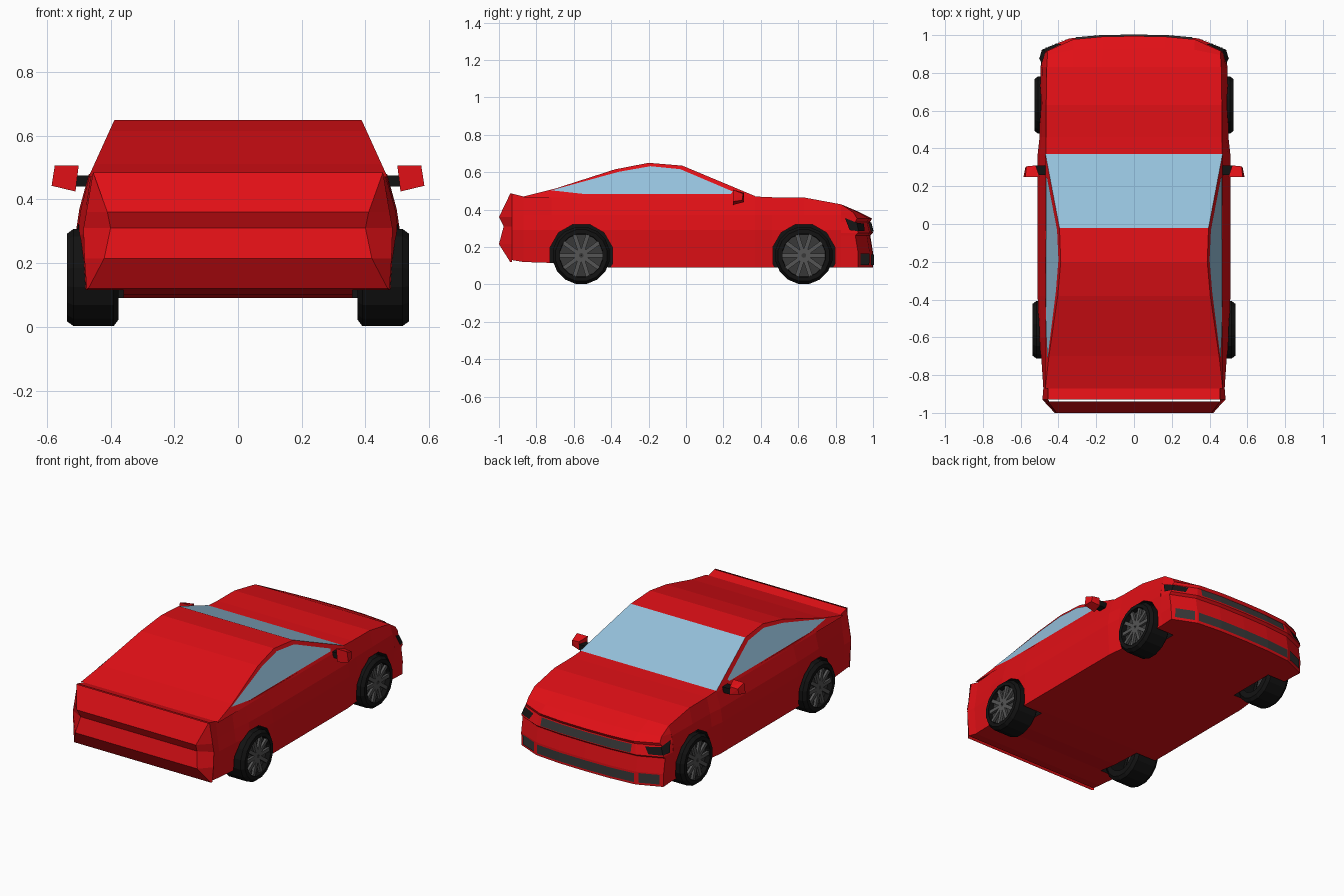
import bpy, bmesh
from math import sin, cos, pi
from mathutils import Matrix, Vector

if "Cube" in bpy.data.objects:
    bpy.data.objects.remove(bpy.data.objects["Cube"])


def material(name, rgb):
    m = bpy.data.materials.new(name)
    m.diffuse_color = (*rgb, 1)
    m.use_nodes = True
    m.node_tree.nodes["Principled BSDF"].inputs["Base Color"].default_value = m.diffuse_color
    return m


RED = material("red paint", (0.75, 0.005, 0.008))
GLASS = material("glass", (0.30, 0.53, 0.71))
BLACK = material("rubber", (0.006, 0.006, 0.006))
DARK = material("dark trim", (0.04, 0.04, 0.04))
LAMP = material("lamp", (0.008, 0.008, 0.008))
RIM = material("rim", (0.09, 0.09, 0.09))


def make(name, verts, faces, mats, recalc=True):
    me = bpy.data.meshes.new(name)
    me.from_pydata(verts, [], faces)
    bm = bmesh.new()
    bm.from_mesh(me)
    bmesh.ops.remove_doubles(bm, verts=bm.verts, dist=1e-4)
    if recalc:
        bmesh.ops.recalc_face_normals(bm, faces=bm.faces)
    bm.to_mesh(me)
    bm.free()
    for m in mats:
        me.materials.append(m)
    ob = bpy.data.objects.new(name, me)
    bpy.context.collection.objects.link(ob)
    return ob


def grid_faces(rows, cols, wrap=False):
    n = cols if wrap else cols - 1
    return [(r * cols + c, r * cols + (c + 1) % cols,
             (r + 1) * cols + (c + 1) % cols, (r + 1) * cols + c)
            for r in range(rows - 1) for c in range(n)]


def grid(name, rows, mats, recalc=True):
    return make(name, [p for r in rows for p in r],
                grid_faces(len(rows), len(rows[0])), mats, recalc)


def interp(pts, v):
    for (a, p), (b, q) in zip(pts, pts[1:]):
        if v <= b:
            return p + (q - p) * (v - a) / (b - a)
    return pts[-1][1]


def mirrored(ob):
    ob.modifiers.new("mirror", 'MIRROR')
    return ob


def hull(name, pts, mat):
    bm = bmesh.new()
    for p in pts:
        bm.verts.new(p)
    bmesh.ops.convex_hull(bm, input=bm.verts)
    me = bpy.data.meshes.new(name)
    bm.to_mesh(me)
    bm.free()
    me.materials.append(mat)
    ob = bpy.data.objects.new(name, me)
    bpy.context.collection.objects.link(ob)
    return mirrored(ob)


def ring(x, r, cy, cz, n):
    return [(x, cy + r * cos(2 * pi * (i + .5) / n), cz + r * sin(2 * pi * (i + .5) / n)) for i in range(n)]


def revolve(name, profile, cy, cz, n, mats, caps=False):
    verts = [p for x, r in profile for p in ring(x, r, cy, cz, n)]
    faces = grid_faces(len(profile), n, True)
    if caps:
        faces += [tuple(range(n)), tuple(range(len(verts) - n, len(verts)))]
    return make(name, verts, faces, mats)


# lower body: y, top half width, top z, widest half width, bottom z
stations = [(-.93, .455, .485, .485, .13), (-.87, .455, .47, .48, .12), (-.72, .462, .477, .49, .115),
            (-.6, .465, .48, .505, .10), (-.38, .468, .48, .51, .09), (.37, .466, .47, .51, .09),
            (.46, .465, .466, .50, .09), (.63, .465, .465, .498, .09), (.83, .462, .428, .495, .09)]
verts = []
for y, wt, zt, w, zb in stations:
    half = [(wt, zt), (w - .012, .37), (w, .29), (w - .012, zb)]
    verts += [(x, y, z) for x, z in half] + [(-x, y, z) for x, z in reversed(half)]
faces = grid_faces(len(stations), 8, True) + [tuple(range(8)), tuple(range(len(verts) - 8, len(verts)))]
body = make("lower_body", verts, faces, [RED, BLACK])

# wheel arches cut out of the body, black inside
WHEELS = ((-.56, .01), (.63, 0))
for cy, dx in WHEELS:
    for s in (1, -1):
        cutter = revolve("arch_cutter", [(s * .36, .172), (s * .65, .172)], cy, .155, 12, [RED, BLACK], True)
        for p in cutter.data.polygons:
            p.material_index = 1
        cutter.hide_render = True
        mod = body.modifiers.new("arch", 'BOOLEAN')
        mod.operation, mod.solver, mod.object = 'DIFFERENCE', 'EXACT', cutter
        bpy.context.view_layer.objects.active = body
        bpy.ops.object.modifier_apply(modifier=mod.name)
        bpy.data.objects.remove(cutter)

# rear end: z, y, inner half width, outer half width
rear = [(.485, -.94, .455, .455), (.36, -1, .41, .476), (.31, -.975, .40, .485),
        (.215, -1, .42, .482), (.12, -.94, .47, .475)]
grid("rear_bumper", [[(-xo, -.93, z), (-xi, y, z), (xi, y, z), (xo, -.93, z)] for z, y, xi, xo in rear], [RED])

# nose: y, z, half width, how far the corners sweep back
NOSE = [(.83, .428, .462, 0), (.93, .385, .458, .035), (.995, .352, .46, .08), (.985, .335, .47, .08),
        (1.0, .275, .49, .08), (.985, .262, .49, .08), (1.0, .17, .49, .08), (1.0, .09, .488, .08)]
BOW = [(0, 0), (.36, .04), (.7, .22), (1, 1)]
BACK = [(.09, .483), (.29, .495), (.37, .483), (.428, .462)]
rows = []
for y, z, w, b in NOSE + [(.83, .09, .483, 0)]:
    right = [(f * w, y - b * k, z) for f, k in BOW] + [(interp(BACK, z), .83, z)]
    rows.append([(-x, yy, zz) for x, yy, zz in reversed(right[1:])] + right)
grid("front_bumper", rows, [RED])


def on_nose(x, z, out=.005):
    table = sorted((r[1], r) for r in NOSE)
    y, w, b = (interp([(k, r[i]) for k, r in table], z) for i in (0, 2, 3))
    return (x, y - b * interp(BOW, abs(x) / w) + out, z)


def nose_panel(name, xs, z0, z1, mat):
    return grid(name, [[on_nose(x, z) for x in xs] for z in (z0, z1)], [mat], False)


# grilles, corner vents and headlights
nose_panel("upper_grille", (.31, .176, 0, -.176, -.31), .282, .33, DARK)
nose_panel("lower_grille", (.335, .176, 0, -.176, -.335), .105, .16, DARK)
mirrored(nose_panel("corner_vent", (.47, .36), .105, .165, DARK))
mirrored(grid("headlight", [[(.488, .85, .355), on_nose(.468, .33), on_nose(.385, .325)],
                            [(.502, .875, .29), on_nose(.487, .285), on_nose(.41, .285)]], [LAMP]))


# cabin: flat leaning sides, fastback roof and glass windscreen
def side_x(z, out=0):
    return .465 - .4545 * (z - .48) + out


roof = [(-.87, .47), (-.70, .512), (-.38, .615), (-.2, .65), (-.02, .635), (.37, .472)]
cabin = grid("cabin", [[(-side_x(.465), y, .465), (-side_x(z), y, z), (side_x(z), y, z), (side_x(.465), y, .465)]
                       for y, z in roof], [RED, GLASS])
for p in cabin.data.polygons:
    if p.center.y > 0 and abs(p.normal.z) > .7:
        p.material_index = 1

# side windows
pane = [(-.72, .503), (-.36, .602), (-.19, .632), (-.03, .616), (.25, .497), (.24, .484), (-.55, .484)]
mirrored(make("side_window", [(side_x(z, .004), y, z) for y, z in pane], [tuple(range(len(pane)))], [GLASS]))

# door mirrors
hull("door_mirror", [(x, y, z) for x, z in ((.50, .507), (.575, .507), (.585, .443), (.51, .425))
                     for y in (.25,)] + [(.52, .31, .49), (.57, .305, .485), (.575, .30, .45), (.52, .31, .44)], RED)
hull("mirror_stem", [(x, y, z) for x in (.44, .52) for y in (.26, .31) for z in (.44, .475)], BLACK)

# wheels
for (cy, dx), end in zip(WHEELS, ("rear", "front")):
    o = .527 + dx
    mirrored(revolve(end + "_tyre", [(.375, .10), (.375, .135), (.39, .155), (o - .02, .155), (o, .14),
                                     (o, .117), (o - .035, .115)], cy, .155, 16, [BLACK]))
    mirrored(revolve(end + "_rim", [(o - .03, .118), (o - .028, .02), (o - .008, .018), (o - .008, .001)],
                     cy, .155, 16, [DARK]))
    bm = bmesh.new()
    for i in range(10):
        m = (Matrix.Translation((o - .015, cy, .155)) @ Matrix.Rotation(2 * pi * i / 10, 4, 'X')
             @ Matrix.Translation((0, .064, 0)) @ Matrix.Diagonal((.016, .104, .022, 1)))
        bmesh.ops.create_cube(bm, size=1, matrix=m)
    me = bpy.data.meshes.new(end + "_spokes")
    bm.to_mesh(me)
    bm.free()
    me.materials.append(RIM)
    spokes = bpy.data.objects.new(end + "_spokes", me)
    bpy.context.collection.objects.link(spokes)
    mirrored(spokes)
